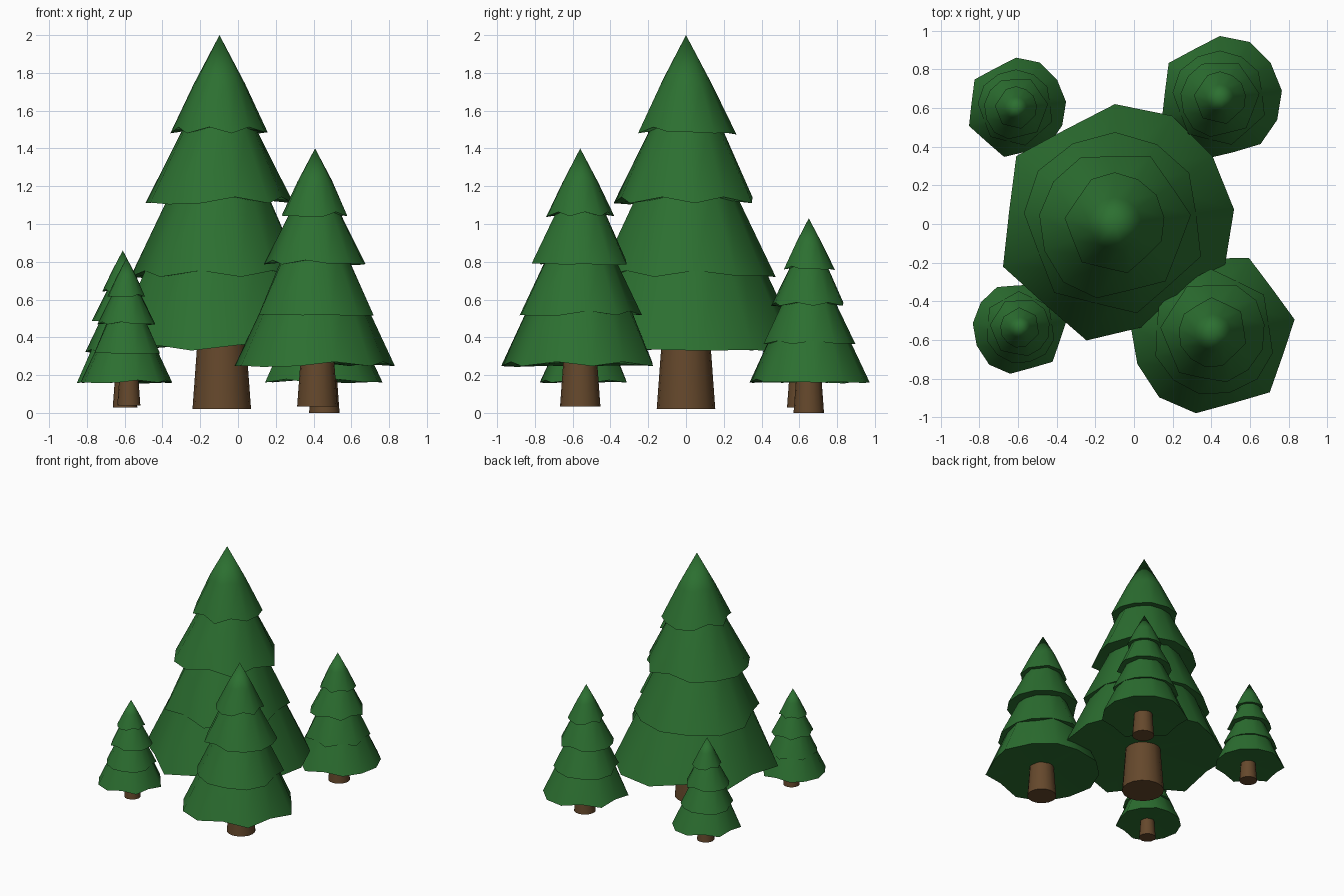
import bpy, math

if "Cube" in bpy.data.objects:
    bpy.data.objects.remove(bpy.data.objects["Cube"])

SIDES = 13
# rim radius pattern: bulged side on the right, alternating notches elsewhere
RIM = [1, .99, 1.02, 1, .89, 1, .89, 1, .89, 1, .89, .98, .98]
# tiers: rim height, rim radius, apex height, turn (degrees)
TIERS = [(.33, .62, 1.58, 0), (.72, .475, 1.66, 83), (1.11, .395, 1.85, 166), (1.48, .262, 2.0, 28)]


def material(name, color):
    m = bpy.data.materials.new(name)
    m.diffuse_color = color
    m.use_nodes = True
    m.node_tree.nodes["Principled BSDF"].inputs["Base Color"].default_value = m.diffuse_color
    return m


GREEN = material("needles", (.025, .16, .03, 1))
BROWN = material("bark", (.13, .065, .025, 1))


def make_object(name, verts, faces, mat, loc, scale):
    me = bpy.data.meshes.new(name)
    me.from_pydata(verts, [], faces)
    me.materials.append(mat)
    ob = bpy.data.objects.new(name, me)
    bpy.context.collection.objects.link(ob)
    ob.location = loc
    ob.scale = (scale,) * 3
    bpy.context.view_layer.objects.active = ob
    bpy.ops.object.select_all(action='DESELECT')
    ob.select_set(True)
    bpy.ops.object.shade_smooth_by_angle(angle=math.radians(45))


def lathe(rings, top, bottom):
    # bridge rings (top to bottom) and cap both ends with a fan
    n = len(rings[0])
    verts = [v for r in rings for v in r] + [top, bottom]
    t, b, last = len(verts) - 2, len(verts) - 1, (len(rings) - 1) * n
    faces = []
    for i in range(n):
        j = (i + 1) % n
        faces.append((t, i, j))
        for k in range(len(rings) - 1):
            faces.append((k * n + j, k * n + i, (k + 1) * n + i, (k + 1) * n + j))
        faces.append((b, last + j, last + i))
    return verts, faces


def tree(name, x, y, height, scale, turn):
    loc = (x, y, height - 2 * scale)
    # foliage tiers
    for k, (z, r, apex, spin) in enumerate(TIERS):
        rings = []
        for f in (.5, 1):
            ring = []
            for i, w in enumerate(RIM):
                a = math.radians(7 + turn + spin) + i * math.tau / SIDES
                w2 = 1 + (w - 1) * f
                lift = (1 - w) * .3 * f
                rr = r * w2 * (f if f == 1 else .525)
                ring.append((rr * math.cos(a), rr * math.sin(a), apex + (z - apex) * f + lift))
            rings.append(ring)
        make_object(f"{name}_tier_{k + 1}", *lathe(rings, (0, 0, apex), (0, 0, z + .04)),
                    GREEN, loc, scale)
    # tapered trunk
    rings = [[(r * math.cos(i * math.tau / 16), r * math.sin(i * math.tau / 16), z)
              for i in range(16)] for r, z in ((.12, .5), (.155, .02))]
    make_object(f"{name}_trunk", *lathe(rings, (0, 0, .5), (0, 0, .02)), BROWN,
                (x + .012, y, loc[2]), scale)


tree("tall_tree", -.098, 0, 2.0, 1, 0)
tree("front_right_tree", .408, -.56, 1.40, .69, 168)
tree("back_right_tree", .445, .65, 1.03, .52, 0)
tree("front_left_tree", -.59, -.535, .82, .395, 168)
tree("back_left_tree", -.61, .6, .86, .42, 0)
